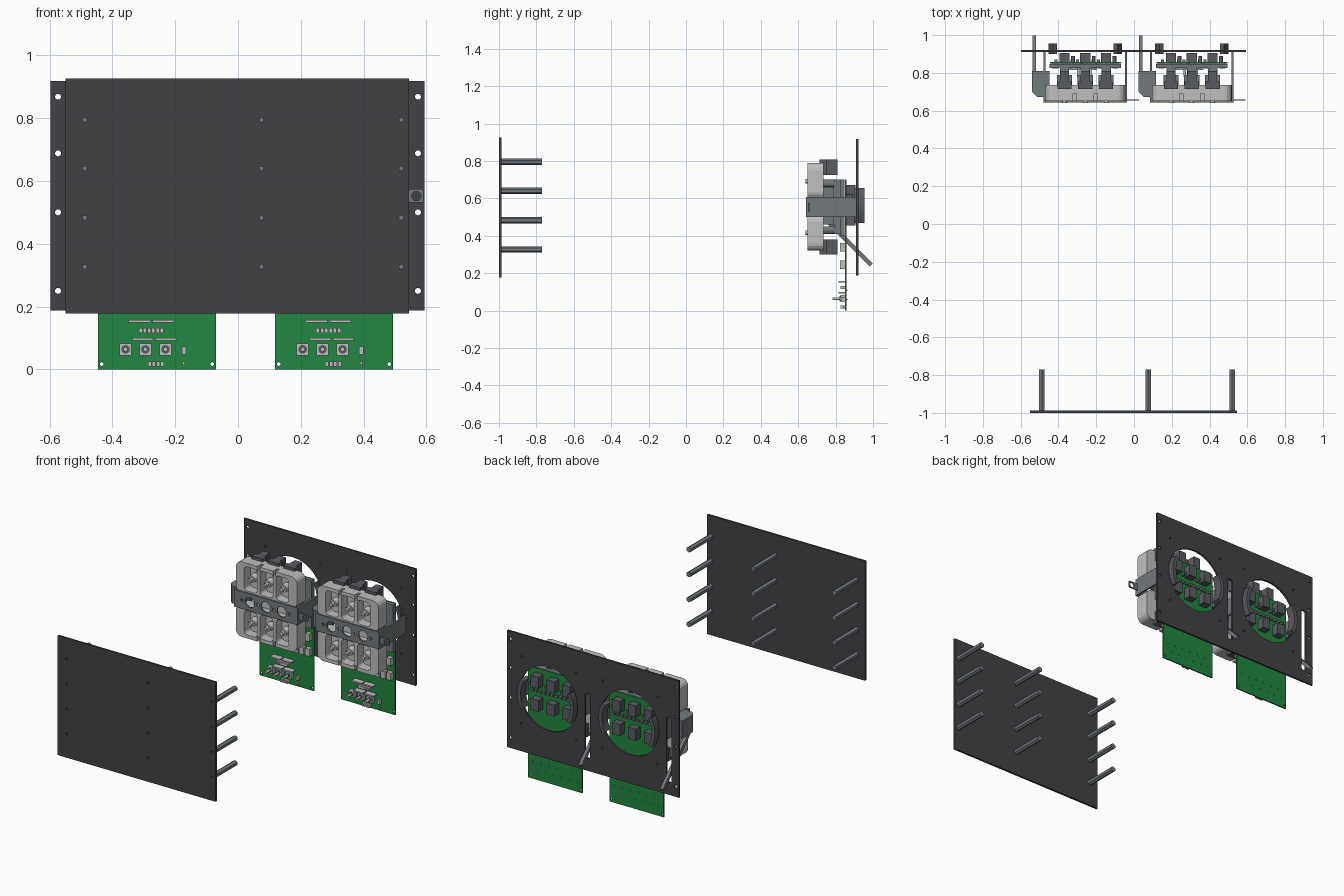
import bpy, bmesh, math
from mathutils import Matrix, Vector

cube = bpy.data.objects.get("Cube")
if cube:
    bpy.data.objects.remove(cube, do_unlink=True)


def material(name, *rgb):
    m = bpy.data.materials.new(name)
    m.use_nodes = True
    m.diffuse_color = (*rgb, 1)
    m.node_tree.nodes["Principled BSDF"].inputs["Base Color"].default_value = (*rgb, 1)
    return m


CHARCOAL = material("charcoal panel", 0.055, 0.053, 0.06)
GREEN = material("board green", 0.016, 0.24, 0.055)
LIGHT = material("light plastic", 0.53, 0.53, 0.53)
STEEL = material("grey steel", 0.17, 0.19, 0.2)
DARK = material("dark grey parts", 0.1, 0.105, 0.115)


def box(bm, x0, x1, y0, y1, z0, z1, round_y=0):
    """Axis-aligned box; round_y rounds the edges that run along y."""
    mid = Vector((x0 + x1, y0 + y1, z0 + z1)) / 2
    mat = Matrix.Translation(mid) @ Matrix.Diagonal((x1 - x0, y1 - y0, z1 - z0, 1))
    verts = bmesh.ops.create_cube(bm, size=1, matrix=mat)["verts"]
    if round_y:
        edges = {e for v in verts for e in v.link_edges}
        edges = [e for e in edges if abs(e.verts[0].co.y - e.verts[1].co.y) > 1e-4]
        bmesh.ops.bevel(bm, geom=edges, offset=round_y, segments=4, profile=0.5, affect='EDGES')


def rod(bm, x, z, y0, y1, r, sides=20, r2=None):
    """Cylinder along y."""
    mat = Matrix.Translation((x, (y0 + y1) / 2, z)) @ Matrix.Rotation(math.pi / 2, 4, 'X')
    bmesh.ops.create_cone(bm, cap_ends=True, segments=sides, radius1=r,
                          radius2=r2 or r, depth=y1 - y0, matrix=mat)


def finish(bm, name, mat, smooth=False):
    mesh = bpy.data.meshes.new(name)
    bmesh.ops.recalc_face_normals(bm, faces=bm.faces)
    bm.to_mesh(mesh)
    bm.free()
    ob = bpy.data.objects.new(name, mesh)
    bpy.context.collection.objects.link(ob)
    if mat:
        mesh.materials.append(mat)
    if smooth:
        bpy.ops.object.select_all(action='DESELECT')
        ob.select_set(True)
        bpy.context.view_layer.objects.active = ob
        bpy.ops.object.shade_smooth_by_angle(angle=math.radians(35))
    return ob


def cut(ob, bm):
    """Subtract the cutter mesh and bake the result."""
    cutter = finish(bm, "cutter", None)
    cutter.hide_render = True
    mod = ob.modifiers.new("cut", 'BOOLEAN')
    mod.operation, mod.solver, mod.object = 'DIFFERENCE', 'EXACT', cutter
    bpy.context.view_layer.update()
    graph = bpy.context.evaluated_depsgraph_get()
    mesh = bpy.data.meshes.new_from_object(ob.evaluated_get(graph))
    ob.modifiers.clear()
    ob.data = mesh
    bpy.data.objects.remove(cutter, do_unlink=True)


new = bmesh.new
CX, PITCH = -0.258, 0.564
CENTERS = (CX, CX + PITCH)
COLUMNS = (CX - 0.11, CX, CX + 0.11)

# Front panel with standoffs
bm = new()
box(bm, -0.55, 0.545, -1, -0.987, 0.178, 0.926)
front_panel = finish(bm, "front_panel", CHARCOAL)
holes, posts = new(), new()
for x in (-0.488, 0.075, 0.52):
    for z in (0.795, 0.64, 0.483, 0.327):
        rod(holes, x, z, -1.05, -0.95, 0.007, 16)
        rod(posts, x, z, -0.987, -0.77, 0.017, 6)
cut(front_panel, holes)
finish(posts, "standoffs", STEEL)

# Rear panel with round windows, lever slots and mounting holes
bm = new()
box(bm, -0.597, 0.593, 0.91, 0.922, 0.187, 0.918)
rear_panel = finish(bm, "rear_panel", CHARCOAL)
holes = new()
for side in (-1, 1):
    for z in (0.868, 0.688, 0.5, 0.25):
        rod(holes, side * 0.573, z, 0.8, 1, 0.0095, 16)
for c in CENTERS:
    rod(holes, c, 0.565, 0.8, 1, 0.2, 64)
    box(holes, c - 0.288, c - 0.252, 0.8, 1, 0.265, 0.67, 0.015)
    for side in (-1, 1):
        for z in (0.36, 0.78):
            rod(holes, c + side * 0.19, z, 0.8, 1, 0.006, 12)
cut(rear_panel, holes)

module = []


def part(bm, name, mat, smooth=False):
    ob = finish(bm, name, mat, smooth)
    module.append(ob)
    return ob


# Circuit board
bm = new()
box(bm, CX - 0.188, CX + 0.188, 0.85, 0.858, 0, 0.7)
board = part(bm, "circuit_board", GREEN)
holes = new()
for side in (-1, 1):
    rod(holes, CX + side * 0.176, 0.017, 0.8, 0.9, 0.006, 12)
cut(board, holes)

# Headers, terminals and small chips on the board front
bm = new()
for x, z, w in ((-0.056, 0.153, 0.07), (0.02, 0.153, 0.067), (-0.045, 0.096, 0.066), (0.029, 0.096, 0.066)):
    box(bm, CX + x - w / 2, CX + x + w / 2, 0.815, 0.85, z - 0.004, z + 0.004)
for x, z, count in ((-0.018, 0.124, 6), (-0.003, 0.018, 4)):
    for i in range(count):
        px = CX + x + (i - (count - 1) / 2) * 0.0135
        box(bm, px - 0.0055, px + 0.0055, 0.825, 0.85, z - 0.008, z + 0.008)
box(bm, CX + 0.079, CX + 0.093, 0.83, 0.85, 0.047, 0.073)
box(bm, CX + 0.082, CX + 0.09, 0.84, 0.85, 0.014, 0.026)
for z in (0.245, 0.338):
    for i in range(9):
        px = CX - 0.16 + i * 0.04
        box(bm, px - 0.015, px + 0.015, 0.824, 0.85, z - 0.023, z + 0.023)
part(bm, "board_connectors", LIGHT)

# Three adjustment knobs
bm, caps = new(), new()
for x in (-0.1, -0.037, 0.027):
    box(bm, CX + x - 0.019, CX + x + 0.019, 0.825, 0.85, 0.045, 0.083)
    rod(bm, CX + x, 0.064, 0.782, 0.825, 0.007, 16)
    rod(caps, CX + x, 0.064, 0.822, 0.826, 0.0135, 20)
part(bm, "knob_bases", LIGHT, True)
part(caps, "knob_collars", DARK, True)

# Relays and pin row on the board back
bm = new()
for x in COLUMNS:
    for z in (0.49, 0.635):
        box(bm, x - 0.027, x + 0.027, 0.858, 0.905, z - 0.036, z + 0.036)
    rod(bm, x + 0.045, 0.61, 0.858, 0.89, 0.01, 12)
part(bm, "relays", DARK)
bm = new()
for i in range(12):
    px = CX - 0.154 + i * 0.028
    box(bm, px - 0.008, px + 0.008, 0.858, 0.872, 0.555, 0.571)
    rod(bm, px, 0.11 if i % 2 else 0.06, 0.858, 0.863, 0.003, 8)
part(bm, "back_pins", STEEL)

# Support frame and contact blocks between board and housing
bm = new()
box(bm, CX - 0.19, CX + 0.19, 0.825, 0.848, 0.4, 0.7)
for x in COLUMNS:
    box(bm, x - 0.04, x + 0.04, 0.735, 0.79, 0.46, 0.66)
    for z in (0.43, 0.68):
        rod(bm, x, z, 0.735, 0.825, 0.02, 16)
    box(bm, x - 0.025, x + 0.025, 0.79, 0.825, 0.41, 0.7)
part(bm, "support_frame", STEEL)
bm = new()
for x in COLUMNS:
    for z0, z1 in ((0.3, 0.38), (0.725, 0.808)):
        box(bm, x - 0.038, x + 0.038, 0.715, 0.755, z0, z1)
        box(bm, x - 0.024, x + 0.024, 0.755, 0.81, z0, z1)
part(bm, "contact_blocks", DARK)

# Housing: two open trays with bosses
bosses = new()
bm = new()
box(bm, CX - 0.12, CX + 0.12, 0.70, 0.73, 0.48, 0.61)
part(bm, "housing_bridge", LIGHT)
for name, z0, z1, lip in (("upper", 0.595, 0.79, 0.79), ("lower", 0.32, 0.515, 0.32)):
    bm = new()
    box(bm, CX - 0.212, CX + 0.212, 0.65, 0.735, z0, z1, 0.04)
    tray = part(bm, name + "_housing", LIGHT)
    holes = new()
    for x in COLUMNS:
        wide = 0.044
        box(holes, x - wide, x + wide, 0.6, 0.71, z0 + 0.022, z1 - 0.022, 0.02)
        rod(bosses, x, (z0 + z1) / 2, 0.7, 0.66, 0.022, 20, 0.026)
        rod(bosses, x, (z0 + z1) / 2, 0.64, 0.66, 0.012, 16)
    for x in (CX - 0.055, CX + 0.055):
        box(holes, x - 0.009, x + 0.009, 0.6, 0.69, lip - 0.03, lip + 0.03)
    cut(tray, holes)
part(bosses, "housing_bosses", LIGHT, True)

# Cross strap with three holes, side strap and end tab
bm = new()
box(bm, CX - 0.22, CX + 0.222, 0.642, 0.652, 0.5, 0.608)
strap = part(bm, "cross_strap", STEEL)
holes = new()
for x in COLUMNS:
    rod(holes, x, 0.554, 0.6, 0.68, 0.032, 24)
for x in (CX - 0.055, CX + 0.055, CX + 0.165, CX - 0.165):
    rod(holes, x, 0.554, 0.6, 0.68, 0.009, 12)
cut(strap, holes)
bm = new()
box(bm, CX + 0.21, CX + 0.222, 0.652, 0.91, 0.5, 0.608)
box(bm, CX - 0.222, CX - 0.21, 0.652, 0.91, 0.5, 0.608)
part(bm, "side_straps", STEEL)
bm = new()
box(bm, CX + 0.2, CX + 0.285, 0.653, 0.66, 0.531, 0.574, 0.008)
tab = part(bm, "end_tab", STEEL)
holes = new()
rod(holes, CX + 0.262, 0.552, 0.6, 0.7, 0.015, 20)
cut(tab, holes)

# Lever bracket with a chamfered front, and the sloping lever
bm = new()
outline = [(-0.282, 0.81), (-0.282, 0.7), (-0.255, 0.672), (-0.19, 0.672), (-0.19, 0.81)]
face = bm.faces.new([bm.verts.new((CX + x, y, 0.5)) for x, y in outline])
top = bmesh.ops.extrude_face_region(bm, geom=[face])["geom"]
bmesh.ops.translate(bm, vec=(0, 0, 0.108), verts=[v for v in top if isinstance(v, bmesh.types.BMVert)])
part(bm, "lever_bracket", STEEL)
bm = new()
box(bm, CX - 0.28, CX - 0.26, -0.2, 0.2, -0.011, 0.011)
bmesh.ops.rotate(bm, verts=bm.verts, cent=(0, 0, 0), matrix=Matrix.Rotation(math.radians(-45), 3, 'X'))
bmesh.ops.translate(bm, verts=bm.verts, vec=(0, 0.849, 0.386))
part(bm, "lever", STEEL)

# Curved collars beside the round window
bm = new()
for turn in (0, math.pi):
    corners = [(0.172, 0.9), (0.195, 0.9), (0.195, 0.955), (0.172, 0.955)]
    face = bm.faces.new([bm.verts.new((CX + x, y, 0.562)) for x, y in corners])
    bmesh.ops.rotate(bm, verts=face.verts, cent=(CX, 0, 0.562),
                     matrix=Matrix.Rotation(turn - math.radians(29), 3, 'Y'))
    cap = bmesh.ops.duplicate(bm, geom=[face])["geom"]
    face = next(g for g in cap if isinstance(g, bmesh.types.BMFace))
    bmesh.ops.spin(bm, geom=[face], cent=(CX, 0, 0.562), axis=(0, 1, 0),
                   angle=math.radians(58), steps=10)
bmesh.ops.remove_doubles(bm, verts=bm.verts, dist=1e-4)
part(bm, "window_collars", DARK)

# Second identical module
for ob in module:
    twin = ob.copy()
    twin.name = "second_" + ob.name
    twin.location.x += PITCH
    bpy.context.collection.objects.link(twin)
